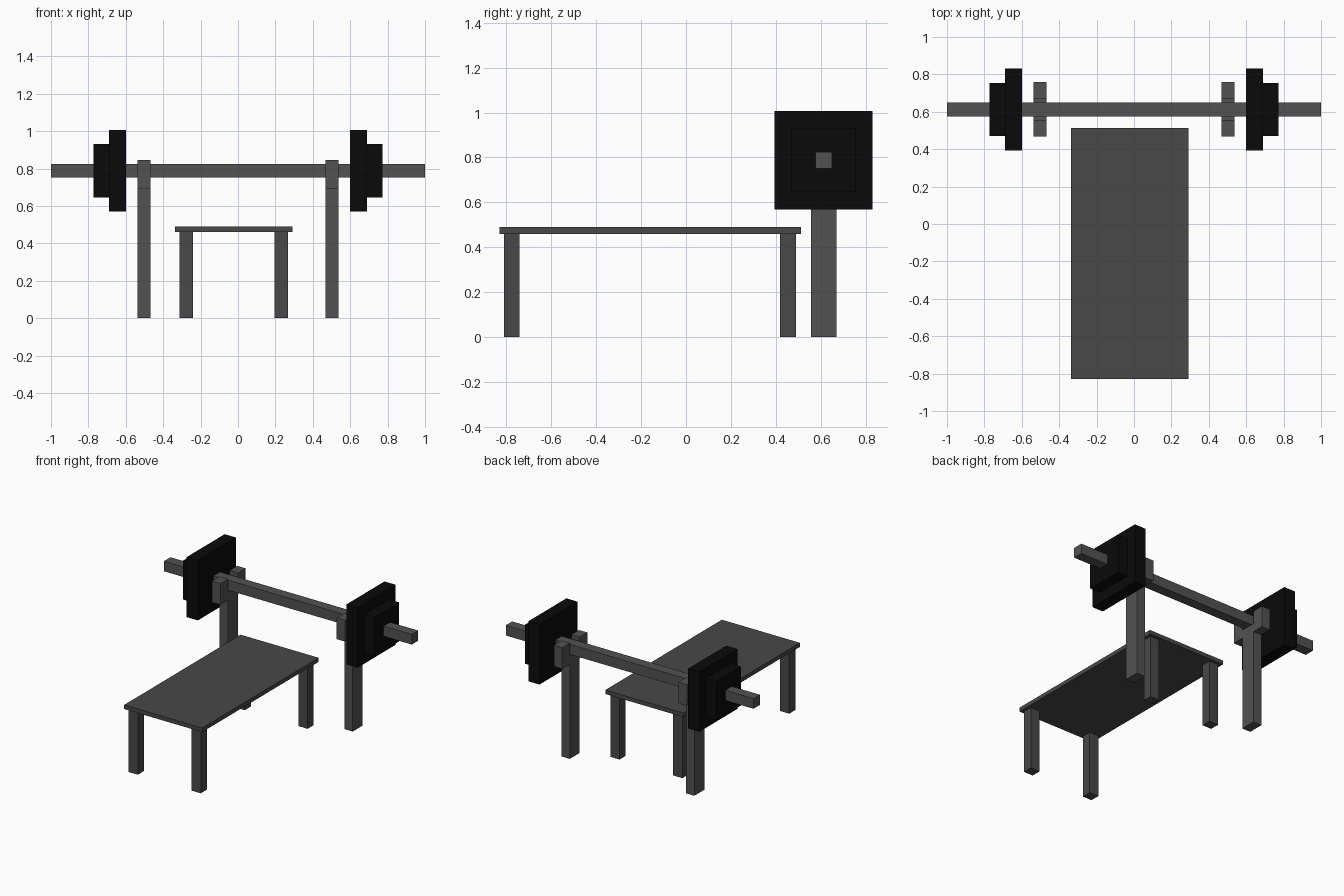
import bpy
import bmesh
from mathutils import Vector

if "Cube" in bpy.data.objects:
    bpy.data.objects.remove(bpy.data.objects["Cube"])


def material(name, v):
    m = bpy.data.materials.new(name)
    m.diffuse_color = (v, v, v, 1)
    m.use_nodes = True
    m.node_tree.nodes["Principled BSDF"].inputs["Base Color"].default_value = m.diffuse_color
    return m


STEEL = material("dark_steel", 0.085)
PAD = material("bench_grey", 0.065)
IRON = material("black_iron", 0.003)


def finish(name, bm, mat):
    bmesh.ops.recalc_face_normals(bm, faces=bm.faces)
    me = bpy.data.meshes.new(name)
    bm.to_mesh(me)
    bm.free()
    me.materials.append(mat)
    ob = bpy.data.objects.new(name, me)
    bpy.context.collection.objects.link(ob)
    return ob


def box(name, x, y, z, mat):
    bm = bmesh.new()
    bmesh.ops.create_cube(bm, size=1)
    for v in bm.verts:
        v.co = Vector(r[0] + (c + 0.5) * (r[1] - r[0]) for c, r in zip(v.co, (x, y, z)))
    return finish(name, bm, mat)


def extrude_x(name, profile, x0, x1, mat):
    """Extrude a (y, z) outline from x0 to x1."""
    bm = bmesh.new()
    face = bm.faces.new([bm.verts.new((x0, y, z)) for y, z in profile])
    ext = bmesh.ops.extrude_face_region(bm, geom=[face])
    moved = [g for g in ext["geom"] if isinstance(g, bmesh.types.BMVert)]
    bmesh.ops.translate(bm, verts=moved, vec=(x1 - x0, 0, 0))
    return finish(name, bm, mat)


# Bench top and four legs
BX = -0.023
box("bench_top", (BX - 0.315, BX + 0.315), (-0.83, 0.512), (0.46, 0.49), PAD)
for side, sx in (("left", -1), ("right", 1)):
    cx = BX + sx * 0.254
    for end, y in (("front", (-0.812, -0.742)), ("back", (0.42, 0.49))):
        box(f"{end}_{side}_leg", (cx - 0.037, cx + 0.037), y, (0, 0.46), PAD)

# Barbell bar
BY, BZ = 0.613, 0.788
box("bar", (-1, 1), (BY - 0.037, BY + 0.037), (BZ - 0.037, BZ + 0.037), STEEL)

# Rack posts with a forked cradle, and stacked square plates
half, arm, low, seat, top = 0.057, 0.145, 0.69, BZ - 0.037, 0.845
outline = [(-half, 0), (half, 0), (half, low), (arm, low), (arm, top), (half, top),
           (half, seat), (-half, seat), (-half, top), (-arm, top), (-arm, low), (-half, low)]
post = [(BY + y, z) for y, z in outline]
for side, s in (("left", -1), ("right", 1)):
    cx = s * 0.503
    extrude_x(f"{side}_rack_post", post, cx - 0.034, cx + 0.034, STEEL)
    for size, x0, x1, h in (("large", 0.60, 0.69, 0.219), ("small", 0.69, 0.773, 0.142)):
        box(f"{side}_{size}_plate", sorted((s * x0, s * x1)),
            (BY - h, BY + h), (BZ - h, BZ + h), IRON)
